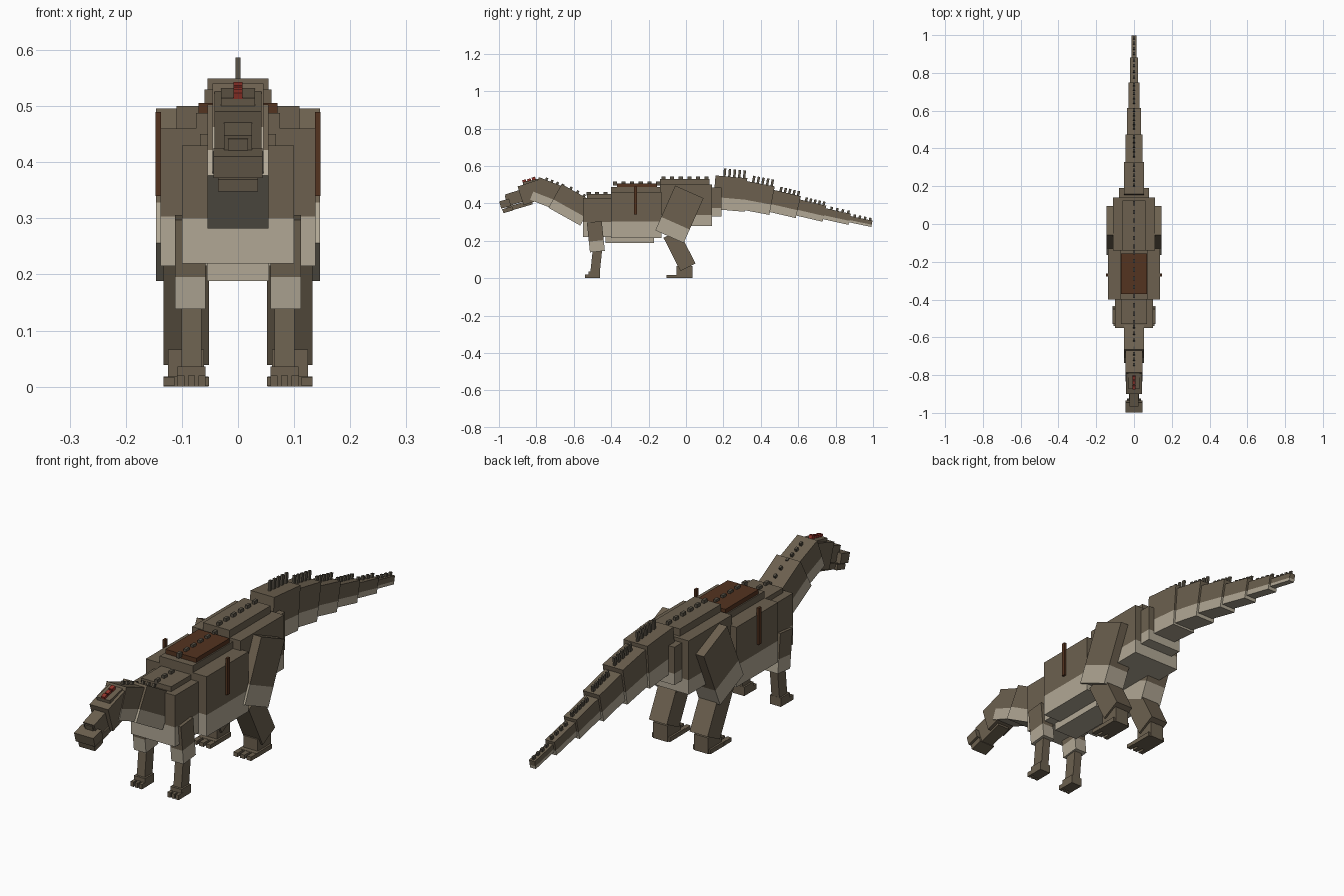
import bpy, bmesh, math
from mathutils import Matrix, Vector

cube = bpy.data.objects.get("Cube")
if cube:
    bpy.data.objects.remove(cube, do_unlink=True)


def material(name, color):
    m = bpy.data.materials.new(name)
    m.use_nodes = True
    m.diffuse_color = (*color, 1)
    bsdf = next(n for n in m.node_tree.nodes if n.type == 'BSDF_PRINCIPLED')
    bsdf.inputs["Base Color"].default_value = (*color, 1)
    return m


HIDE = material("hide_brown", (0.15, 0.118, 0.078))
BELLY = material("belly_tan", (0.44, 0.39, 0.30))
RIDGE = material("ridge_grey_brown", (0.10, 0.085, 0.062))
LEATHER = material("saddle_leather", (0.088, 0.033, 0.014))
RED = material("crest_red", (0.30, 0.035, 0.024))


def box(name, centre, size, tilt=0, mat=HIDE, split=0):
    """Box tilted about x; the lower fraction 'split' takes the belly colour."""
    bm = bmesh.new()
    bmesh.ops.create_cube(bm, size=1, matrix=Matrix.Diagonal((*size, 1)))
    level = (split - 0.5) * size[2]
    if split:
        bmesh.ops.bisect_plane(bm, geom=bm.verts[:] + bm.edges[:] + bm.faces[:],
                               plane_co=(0, 0, level), plane_no=(0, 0, 1))
        for f in bm.faces:
            f.material_index = int(f.calc_center_median().z < level)
    me = bpy.data.meshes.new(name)
    bm.to_mesh(me)
    bm.free()
    me.materials.append(mat)
    if split:
        me.materials.append(BELLY)
    ob = bpy.data.objects.new(name, me)
    ob.location = centre
    ob.rotation_euler.x = math.radians(tilt)
    bpy.context.collection.objects.link(ob)
    return ob


def block(name, half_x, y, z, mat=HIDE, split=0):
    """Upright box centred on x, given its y and z ranges."""
    return box(name, (0, sum(y) / 2, sum(z) / 2),
               (half_x * 2, y[1] - y[0], z[1] - z[0]), 0, mat, split)


def pair(name, x, y, z, size, tilt=0, mat=HIDE, split=0):
    for side, s in (("left", 1), ("right", -1)):
        box(f"{side}_{name}", (s * x, y, z), size, tilt, mat, split)


def link(name, start, end, width, height, split, spikes=0, rise=0.02):
    """Body segment between two side points, with a row of spikes on top."""
    a, b = Vector((0, *start)), Vector((0, *end))
    d = b - a
    tilt = math.atan2(d.z, d.y)
    box(name, (a + b) / 2, (width, d.length, height), math.degrees(tilt), HIDE, split)
    up = Vector((0, -math.sin(tilt), math.cos(tilt)))
    for i in range(spikes):
        p = a + d * (0.28 + 0.62 * i / (spikes - 1)) + up * (height / 2 + rise / 2)
        box(f"{name}_spike_{i + 1}", p, (0.009, 0.013, rise + 0.01),
            math.degrees(tilt), RIDGE)


def ridge(name, y0, y1, z, count):
    for i in range(count):
        y = y0 + (y1 - y0) * i / (count - 1)
        box(f"{name}_{i + 1}", (0, y, z), (0.012, 0.022, 0.02), 0, RIDGE)


# Torso
block("chest", 0.10, (-0.55, -0.39), (0.22, 0.43), split=0.38)
block("chest_top", 0.068, (-0.53, -0.39), (0.42, 0.45))
block("torso", 0.138, (-0.40, -0.13), (0.215, 0.46), split=0.36)
block("back_hump", 0.075, (-0.40, -0.13), (0.45, 0.488))
block("belly_plate", 0.055, (-0.43, -0.17), (0.188, 0.225), BELLY)
block("hips", 0.11, (-0.14, 0.14), (0.28, 0.50), split=0.27)
block("hip_ridge", 0.06, (-0.14, 0.125), (0.49, 0.53))
block("rump", 0.08, (0.13, 0.19), (0.33, 0.485), split=0.3)
ridge("chest_spike", -0.52, -0.43, 0.452, 3)
ridge("saddle_spike", -0.38, -0.15, 0.506, 6)
ridge("hip_spike", -0.12, 0.11, 0.533, 6)

# Saddle and side straps
block("saddle", 0.07, (-0.37, -0.155), (0.485, 0.506), LEATHER)
pair("saddle_strap", 0.142, -0.27, 0.415, (0.01, 0.016, 0.15), mat=LEATHER)

# Neck
link("upper_neck", (-0.81, 0.48), (-0.67, 0.425), 0.09, 0.13, 0.36, 4, 0.008)
link("lower_neck", (-0.70, 0.44), (-0.53, 0.345), 0.108, 0.145, 0.36, 4, 0.008)

# Head, beak and crest
box("skull", (0, -0.825, 0.46), (0.084, 0.125, 0.105), 18)
box("brow", (0, -0.82, 0.505), (0.06, 0.10, 0.04), 12)
box("snout", (0, -0.90, 0.435), (0.05, 0.12, 0.065), 18)
box("jaw", (0, -0.89, 0.388), (0.055, 0.14, 0.025), 16)
box("upper_beak", (0, -0.967, 0.399), (0.088, 0.055, 0.04), 16)
box("lower_beak", (0, -0.953, 0.366), (0.072, 0.055, 0.022), 16)
box("nose_step", (0, -0.945, 0.43), (0.036, 0.04, 0.035), 16)
for i in range(3):
    box(f"crest_{i + 1}", (0, -0.862 + i * 0.025, 0.512 + i * 0.007),
        (0.016, 0.02, 0.03 - 0.004 * (i % 2)), 18, RED)

# Tail
link("tail_1", (0.15, 0.46), (0.32, 0.445), 0.108, 0.18, 0.36, 5, 0.036)
link("tail_2", (0.30, 0.445), (0.46, 0.415), 0.092, 0.155, 0.36, 5, 0.03)
link("tail_3", (0.45, 0.415), (0.60, 0.38), 0.075, 0.12, 0.36, 5, 0.02)
link("tail_4", (0.59, 0.38), (0.74, 0.345), 0.058, 0.088, 0.36, 5, 0.014)
link("tail_5", (0.73, 0.347), (0.875, 0.315), 0.042, 0.06, 0.36, 4, 0.01)
link("tail_6", (0.86, 0.319), (0.994, 0.291), 0.026, 0.034, 0.36, 4, 0.008)

# Hind legs
pair("thigh", 0.098, -0.035, 0.342, (0.097, 0.166, 0.262), -24, split=0.3)
pair("shin", 0.0925, -0.035, 0.148, (0.081, 0.09, 0.20), 27)
pair("hind_foot", 0.0925, -0.008, 0.033, (0.064, 0.085, 0.066))
pair("hind_sole", 0.0925, -0.02, 0.009, (0.08, 0.10, 0.018))
for n, x in (("inner", 0.062), ("middle", 0.0925), ("outer", 0.123)):
    pair(f"hind_{n}_toe", x, -0.08, 0.009, (0.02, 0.05, 0.016))

# Front legs
pair("upper_arm", 0.085, -0.482, 0.222, (0.055, 0.08, 0.16), 6, split=0.36)
pair("forearm", 0.083, -0.48, 0.09, (0.036, 0.05, 0.13), -6)
pair("front_foot", 0.083, -0.49, 0.018, (0.05, 0.06, 0.036))
for n, x in (("inner", 0.064), ("middle", 0.083), ("outer", 0.102)):
    pair(f"front_{n}_toe", x, -0.525, 0.01, (0.013, 0.03, 0.02))
